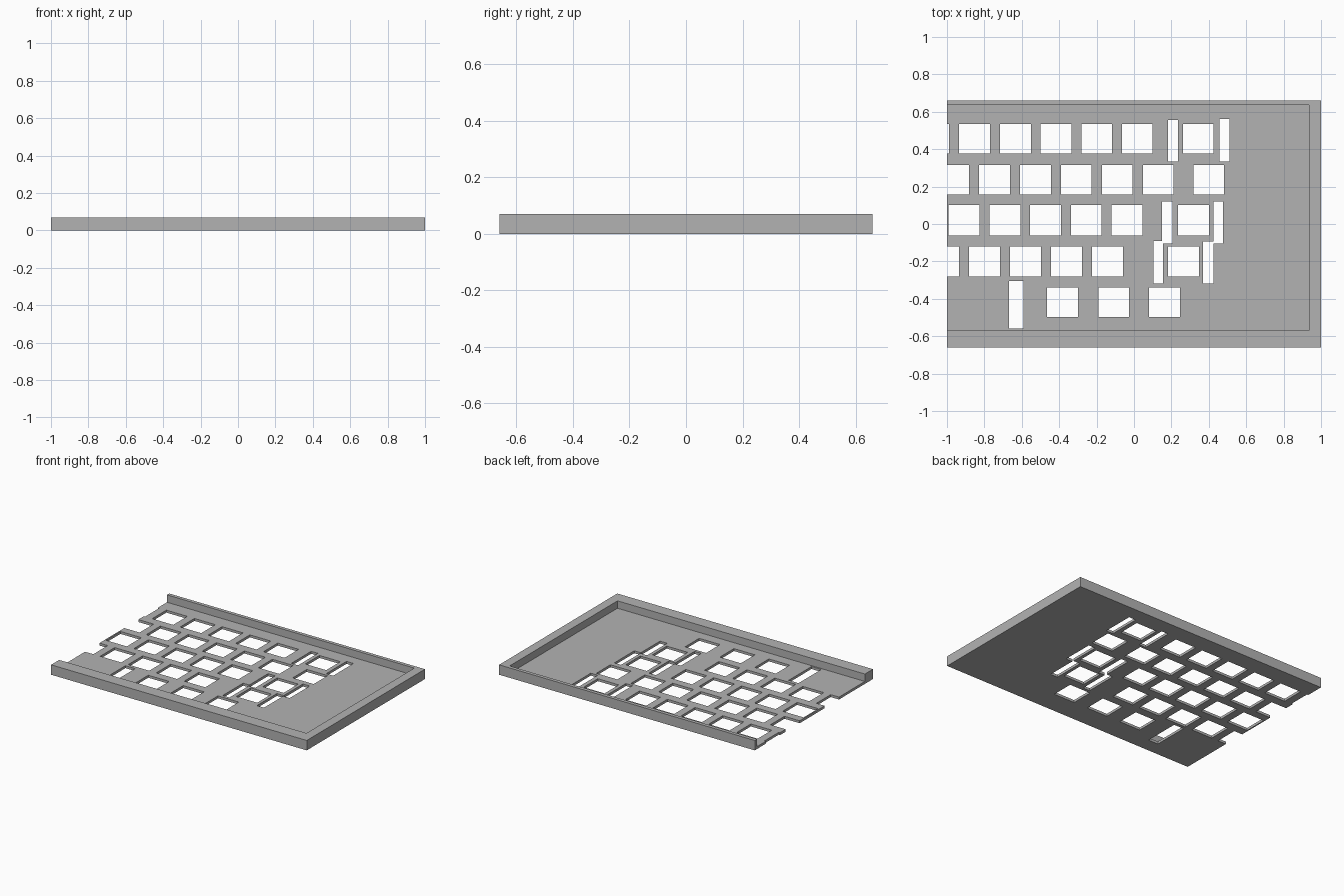
import bpy, bmesh

if "Cube" in bpy.data.objects:
    bpy.data.objects.remove(bpy.data.objects["Cube"])

PLATE_T, RIM_H = 0.0175, 0.07
KEY_W = 0.164
X0, X1, Y0, Y1 = -1.0, 0.935, -0.57, 0.635   # plate inside the rim
OUT_X, OUT_Y = 1.0, 0.66

grey = bpy.data.materials.new("grey plastic")
grey.diffuse_color = (0.45, 0.45, 0.45, 1)
grey.use_nodes = True
grey.node_tree.nodes["Principled BSDF"].inputs["Base Color"].default_value = grey.diffuse_color


def make_object(name, bm):
    bmesh.ops.recalc_face_normals(bm, faces=bm.faces)
    mesh = bpy.data.meshes.new(name)
    bm.to_mesh(mesh)
    bm.free()
    mesh.materials.append(grey)
    obj = bpy.data.objects.new(name, mesh)
    bpy.context.collection.objects.link(obj)


def extrude_up(bm, height):
    geom = bmesh.ops.extrude_face_region(bm, geom=bm.faces[:])["geom"]
    verts = [g for g in geom if isinstance(g, bmesh.types.BMVert)]
    bmesh.ops.translate(bm, verts=verts, vec=(0, 0, height))


# Key openings: bottom, top and left edges of each row
rows = [
    (0.377, 0.535, [-1.154, -0.935, -0.716, -0.499, -0.282, -0.064, 0.262]),
    (0.158, 0.315, [-1.045, -0.828, -0.609, -0.390, -0.171, 0.048, 0.317]),
    (-0.061, 0.102, [-0.991, -0.772, -0.555, -0.337, -0.119, 0.236]),
    (-0.281, -0.120, [-1.099, -0.881, -0.662, -0.443, -0.224, 0.183]),
    (-0.497, -0.340, [-0.464, -0.191, 0.081]),
]
holes = [(max(x, X0), x + KEY_W, lo, hi) for lo, hi, xs in rows for x in xs]

# Narrow stabiliser slots beside the wide keys
holes += [
    (0.183, 0.236, 0.334, 0.556), (0.456, 0.511, 0.334, 0.561),
    (0.151, 0.207, -0.104, 0.120), (0.424, 0.477, -0.104, 0.120),
    (0.103, 0.156, -0.318, -0.090), (0.370, 0.426, -0.318, -0.094),
    (-0.667, -0.590, -0.559, -0.305),
]

# Plate: grid cells between all opening edges, leaving the openings empty
xs = sorted({X0, X1} | {round(v, 4) for h in holes for v in h[:2]})
ys = sorted({Y0, Y1} | {round(v, 4) for h in holes for v in h[2:]})
bm = bmesh.new()
grid = {(i, j): bm.verts.new((x, y, 0)) for i, x in enumerate(xs) for j, y in enumerate(ys)}
for i in range(len(xs) - 1):
    for j in range(len(ys) - 1):
        cx, cy = (xs[i] + xs[i + 1]) / 2, (ys[j] + ys[j + 1]) / 2
        if not any(a < cx < b and c < cy < d for a, b, c, d in holes):
            bm.faces.new([grid[i, j], grid[i + 1, j], grid[i + 1, j + 1], grid[i, j + 1]])
bmesh.ops.delete(bm, geom=[v for v in bm.verts if not v.link_faces], context='VERTS')
extrude_up(bm, PLATE_T)
make_object("key_plate", bm)

# Rim: U-shaped wall on three sides, open on the left
bm = bmesh.new()
outline = [(X0, -OUT_Y), (OUT_X, -OUT_Y), (OUT_X, OUT_Y), (X0, OUT_Y),
           (X0, Y1), (X1, Y1), (X1, Y0), (X0, Y0)]
bm.faces.new([bm.verts.new((x, y, 0)) for x, y in outline])
extrude_up(bm, RIM_H)
make_object("rim_wall", bm)
